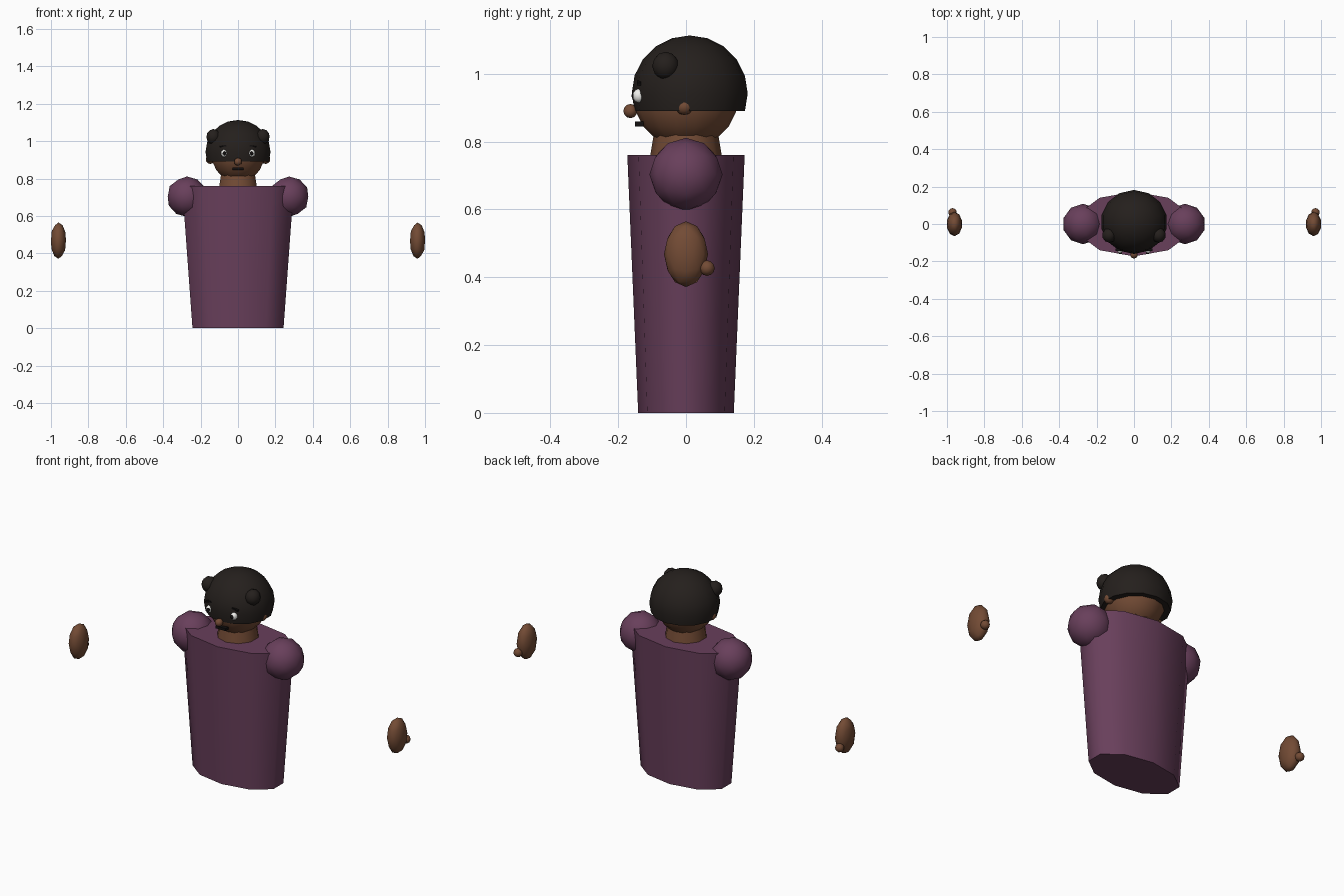
import bpy, bmesh, math
from mathutils import Matrix, Vector

if "Cube" in bpy.data.objects:
    bpy.data.objects.remove(bpy.data.objects["Cube"])


def material(name, rgb):
    m = bpy.data.materials.new(name)
    m.diffuse_color = (*rgb, 1)
    m.use_nodes = True
    m.node_tree.nodes["Principled BSDF"].inputs["Base Color"].default_value = m.diffuse_color
    return m


SKIN = material("skin", (0.17, 0.07, 0.035))
CLOTH = material("cloth", (0.14, 0.05, 0.105))
HAIR = material("hair", (0.018, 0.014, 0.012))
DARK = material("dark", (0.006, 0.005, 0.005))
WHITE = material("white", (0.85, 0.85, 0.82))


def finish(bm, name, mat, smooth=60):
    bmesh.ops.recalc_face_normals(bm, faces=bm.faces)
    mesh = bpy.data.meshes.new(name)
    bm.to_mesh(mesh)
    bm.free()
    obj = bpy.data.objects.new(name, mesh)
    bpy.context.collection.objects.link(obj)
    mesh.materials.append(mat)
    if smooth:
        bpy.ops.object.select_all(action='DESELECT')
        obj.select_set(True)
        bpy.context.view_layer.objects.active = obj
        bpy.ops.object.shade_smooth_by_angle(angle=math.radians(smooth))
    return obj


def placed(loc, size):
    return Matrix.Translation(loc) @ Matrix.Diagonal((*size, 1))


def ico(name, loc, size, mat, sub=2):
    bm = bmesh.new()
    bmesh.ops.create_icosphere(bm, subdivisions=sub, radius=1, matrix=placed(loc, size))
    return finish(bm, name, mat)


def ball(name, loc, size, mat, seg=14, rings=10, cut=None):
    bm = bmesh.new()
    bmesh.ops.create_uvsphere(bm, u_segments=seg, v_segments=rings, radius=1,
                              matrix=placed(loc, size))
    if cut is not None:
        res = bmesh.ops.bisect_plane(bm, geom=bm.verts[:] + bm.edges[:] + bm.faces[:],
                                     plane_co=(0, 0, cut), plane_no=(0, 0, -1),
                                     clear_outer=True)
        rim = [e for e in res["geom_cut"] if isinstance(e, bmesh.types.BMEdge)]
        bmesh.ops.contextual_create(bm, geom=rim)
    return finish(bm, name, mat)


def cone(name, z0, z1, r0, r1, sides, mat, stretch=1):
    bm = bmesh.new()
    bmesh.ops.create_cone(bm, cap_ends=True, segments=sides, radius1=r0, radius2=r1,
                          depth=z1 - z0,
                          matrix=placed((0, 0, (z0 + z1) / 2), (stretch, 1, 1)))
    return finish(bm, name, mat)


def box(name, loc, size, mat, tilt=0):
    bm = bmesh.new()
    bmesh.ops.create_cube(bm, size=1, matrix=Matrix.Translation(loc)
                          @ Matrix.Rotation(tilt, 4, 'Y') @ Matrix.Diagonal((*size, 1)))
    return finish(bm, name, mat, 0)


# body and neck
cone("torso", 0, 0.76, 0.141, 0.173, 10, CLOTH, 1.815)
cone("neck", 0.72, 0.84, 0.112, 0.092, 10, SKIN)

# head, hair cap and central face parts
ball("head", (0, 0, 0.935), (0.146, 0.155, 0.155), SKIN)
ball("hair_cap", (0, 0.011, 0.942), (0.178, 0.171, 0.171), HAIR, cut=0.89)
ico("nose", (0, -0.164, 0.89), (0.021, 0.021, 0.021), SKIN)
box("mouth", (0, -0.138, 0.852), (0.06, 0.025, 0.014), DARK)

# paired parts on both sides
for side, s in (("left", -1), ("right", 1)):
    ico(f"shoulder_{side}", (s * 0.273, 0, 0.703), (0.108,) * 3, CLOTH)
    ico(f"hand_{side}", (s * 0.96, 0, 0.468), (0.042, 0.065, 0.097), SKIN)
    ico(f"thumb_{side}", (s * 0.97, 0.062, 0.427), (0.023,) * 3, SKIN)
    ico(f"ear_{side}", (s * 0.148, -0.005, 0.903), (0.025, 0.027, 0.025), SKIN)
    ico(f"hair_tuft_{side}", (s * 0.132, -0.06, 1.023), (0.038, 0.04, 0.042), HAIR)
    ico(f"eye_{side}", (s * 0.075, -0.139, 0.935), (0.017, 0.019, 0.021), WHITE)
    ico(f"pupil_{side}", (s * 0.073, -0.152, 0.935), (0.010, 0.009, 0.012), DARK)
    box(f"brow_{side}", (s * 0.08, -0.138, 0.973), (0.035, 0.012, 0.008), DARK, s * 0.2)
